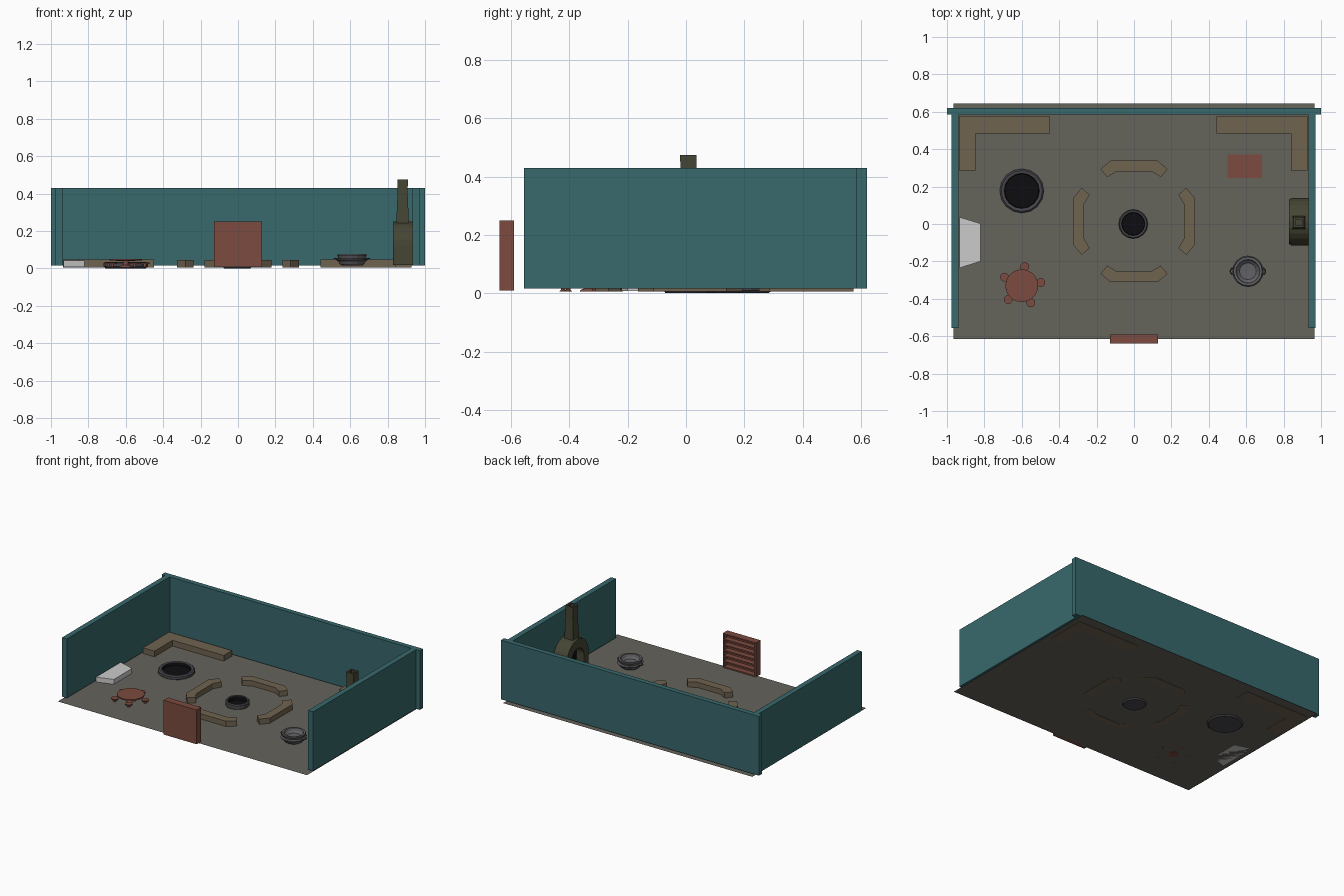
import bpy, bmesh
from math import sin, cos, pi

if "Cube" in bpy.data.objects:
    bpy.data.objects.remove(bpy.data.objects["Cube"])

FLOOR = 0.008


def mat(name, rgb):
    m = bpy.data.materials.new(name)
    m.diffuse_color = (*rgb, 1)
    m.use_nodes = True
    m.node_tree.nodes["Principled BSDF"].inputs["Base Color"].default_value = m.diffuse_color
    return m


TEAL = mat("teal", (0.04, 0.14, 0.15))
STONE = mat("stone", (0.13, 0.125, 0.105))
TAN = mat("tan", (0.16, 0.125, 0.08))
RED = mat("brick red", (0.2, 0.07, 0.05))
OLIVE = mat("olive", (0.06, 0.06, 0.035))
IRON = mat("iron", (0.065, 0.065, 0.075))
STEEL = mat("steel", (0.12, 0.12, 0.13))
BLACK = mat("black", (0.004, 0.004, 0.005))


def mesh(name, bm, material=None):
    bmesh.ops.recalc_face_normals(bm, faces=bm.faces)
    me = bpy.data.meshes.new(name)
    bm.to_mesh(me)
    bm.free()
    ob = bpy.data.objects.new(name, me)
    bpy.context.collection.objects.link(ob)
    if material:
        me.materials.append(material)
    return ob


def prism(name, pts, direction, material=None):
    """Extrude a closed 3D outline along a direction."""
    bm = bmesh.new()
    f = bm.faces.new([bm.verts.new(p) for p in pts])
    if direction:
        r = bmesh.ops.extrude_face_region(bm, geom=[f], use_keep_orig=True)
        vs = [v for v in r["geom"] if isinstance(v, bmesh.types.BMVert)]
        bmesh.ops.translate(bm, verts=vs, vec=direction)
    return mesh(name, bm, material)


def slab(name, pts, z0, z1, material=None):
    return prism(name, [(x, y, z0) for x, y in pts], (0, 0, z1 - z0) if z1 > z0 else None, material)


def box(name, x0, x1, y0, y1, z0, z1, material=None):
    return slab(name, [(x0, y0), (x1, y0), (x1, y1), (x0, y1)], z0, z1, material)


def lathe(name, profile, x, y, n, material):
    """Spin (radius, height) points about a vertical axis."""
    bm = bmesh.new()
    rings = []
    for r, z in profile:
        k = n if r else 1
        rings.append([bm.verts.new((x + r * cos(2 * pi * i / n), y + r * sin(2 * pi * i / n), z))
                      for i in range(k)])
    for a, b in zip(rings, rings[1:]):
        for i in range(n):
            q = [a[i % len(a)], a[(i + 1) % n % len(a)], b[(i + 1) % n % len(b)], b[i % len(b)]]
            bm.faces.new(list(dict.fromkeys(q)))
    return mesh(name, bm, material)


# floor and three walls
box("floor", -0.965, 0.965, -0.615, 0.645, FLOOR, FLOOR, STONE)
box("back_wall", -1, 1, 0.585, 0.62, 0.016, 0.43, TEAL)
box("left_wall", -0.975, -0.938, -0.555, 0.585, 0.016, 0.43, TEAL)
box("right_wall", 0.932, 0.97, -0.555, 0.585, 0.016, 0.43, TEAL)

# L shaped corner benches
for side, s, o in (("left", -1, 0.935), ("right", 1, 0.927)):
    slab(side + "_corner_bench",
         [(s * o, 0.575), (s * (o - 0.485), 0.575), (s * (o - 0.485), 0.485),
          (s * (o - 0.088), 0.485), (s * (o - 0.088), 0.285), (s * o, 0.285)],
         FLOOR - 0.002, 0.048, TAN)

# four bent benches around the central fire
half = [(0.179, 0.28), (0.125, 0.325), (-0.125, 0.325), (-0.179, 0.28),
        (-0.143, 0.237), (-0.092, 0.268), (0.092, 0.268), (0.143, 0.237)]
for i in range(4):
    c, s = cos(i * pi / 2), sin(i * pi / 2)
    slab(f"fire_bench_{i + 1}", [(c * x - s * y, s * x + c * y + 0.014) for x, y in half],
         FLOOR - 0.002, 0.045, TAN)

# fire pits
for name, x, y, r, h in (("centre_pit", -0.004, 0.0, 0.078, 0.042), ("large_pit", -0.6, 0.177, 0.118, 0.035)):
    lathe(name + "_rim", [(0, 0), (r * .9, 0), (r, 0.01), (r, h - .007), (r * .93, h),
                          (r * .8, h - .002), (r * .78, 0.01), (0, 0.01)], x, y, 16, IRON)
    lathe(name + "_lining", [(r * .795, h - .004), (r * .77, 0.012), (0, 0.012)], x, y, 16, BLACK)

# round table with five stools
tx, ty = -0.6, -0.33
lathe("table", [(0, .006), (.035, .006), (.03, .012), (.015, .018), (.015, .04), (.088, .042),
                (.088, .05), (0, .05)], tx, ty, 20, RED)
for i in range(5):
    a = i * 2 * pi / 5 + 0.17
    lathe(f"stool_{i + 1}", [(0, .006), (.013, .006), (.008, .011), (.008, .023), (.024, .024),
                             (.024, .031), (0, .031)],
          tx + 0.103 * cos(a), ty + 0.103 * sin(a), 12, RED)

# pale wedge-shaped counter on the left wall
slab("wall_counter", [(-0.934, 0.037), (-0.822, 0.003), (-0.822, -0.2), (-0.934, -0.236)], FLOOR, 0.042)

# flat red mat
box("mat", 0.5, 0.685, 0.245, 0.372, 0.013, 0.013, RED)

# front rack: solid front, open shelves facing the room
box("rack_front", -0.128, 0.128, -0.64, -0.628, 0.01, 0.25, RED)
for side, x in (("left", -0.128), ("right", 0.118)):
    box("rack_side_" + side, x, x + 0.01, -0.628, -0.59, 0.01, 0.25, RED)
for i in range(7):
    z = 0.01 + i * 0.0385
    box(f"rack_shelf_{i + 1}", -0.118, 0.118, -0.628, -0.59, z, z + 0.009, RED)


# arched oven with an open mouth and a tapered chimney
def arch(w, top, z0):
    zc = top - w
    return [(w, z0)] + [(w * cos(i * pi / 12), zc + w * sin(i * pi / 12)) for i in range(13)] + [(-w, z0)]


outer, inner = arch(0.127, 0.25, 0.018), arch(0.068, 0.185, 0.05)
prism("oven_back", [(0.89, 0.012 + a, z) for a, z in outer], (0.042, 0, 0), OLIVE)
bm = bmesh.new()
loops = [[bm.verts.new((x, 0.012 + a * k, z)) for a, z in p]
         for p, x, k in ((inner, 0.889, 1), (inner, 0.83, 1), (outer, 0.83, .94), (outer, 0.842, 1), (outer, 0.89, 1))]
n = len(outer)
for a, b in zip(loops, loops[1:]):
    for i in range(n):
        bm.faces.new((a[i], a[(i + 1) % n], b[(i + 1) % n], b[i]))
mesh("oven_arch", bm, OLIVE)
prism("oven_mouth", [(0.888, 0.012 + a, z) for a, z in inner], None, BLACK)

bm = bmesh.new()
rings = [[bm.verts.new((0.88 + sx * h, 0.008 + sy * h, z)) for sx, sy in ((-1, -1), (1, -1), (1, 1), (-1, 1))]
         for h, z in ((.035, .22), (.027, .395), (.028, .475), (.017, .475), (.017, .43))]
for a, b in zip(rings, rings[1:]):
    for i in range(4):
        bm.faces.new((a[i], a[(i + 1) % 4], b[(i + 1) % 4], b[i]))
bm.faces.new(rings[-1])
mesh("chimney", bm, OLIVE)

# round metal grill with two handles
gx, gy = 0.609, -0.253
lathe("grill_bowl", [(0, .016), (.055, .016), (.066, .024), (.074, .038), (.084, .044), (.084, .05),
                     (.072, .054), (.079, .07), (.077, .076), (.064, .076), (.058, .06),
                     (.045, .048), (0, .046)], gx, gy, 16, STEEL)
for side, s in (("left", -1), ("right", 1)):
    bpy.ops.mesh.primitive_torus_add(location=(gx + s * 0.076, gy, 0.052), major_radius=0.018,
                                     minor_radius=0.004, major_segments=12, minor_segments=6)
    ob = bpy.context.object
    ob.name = "grill_handle_" + side
    ob.data.materials.append(IRON)
